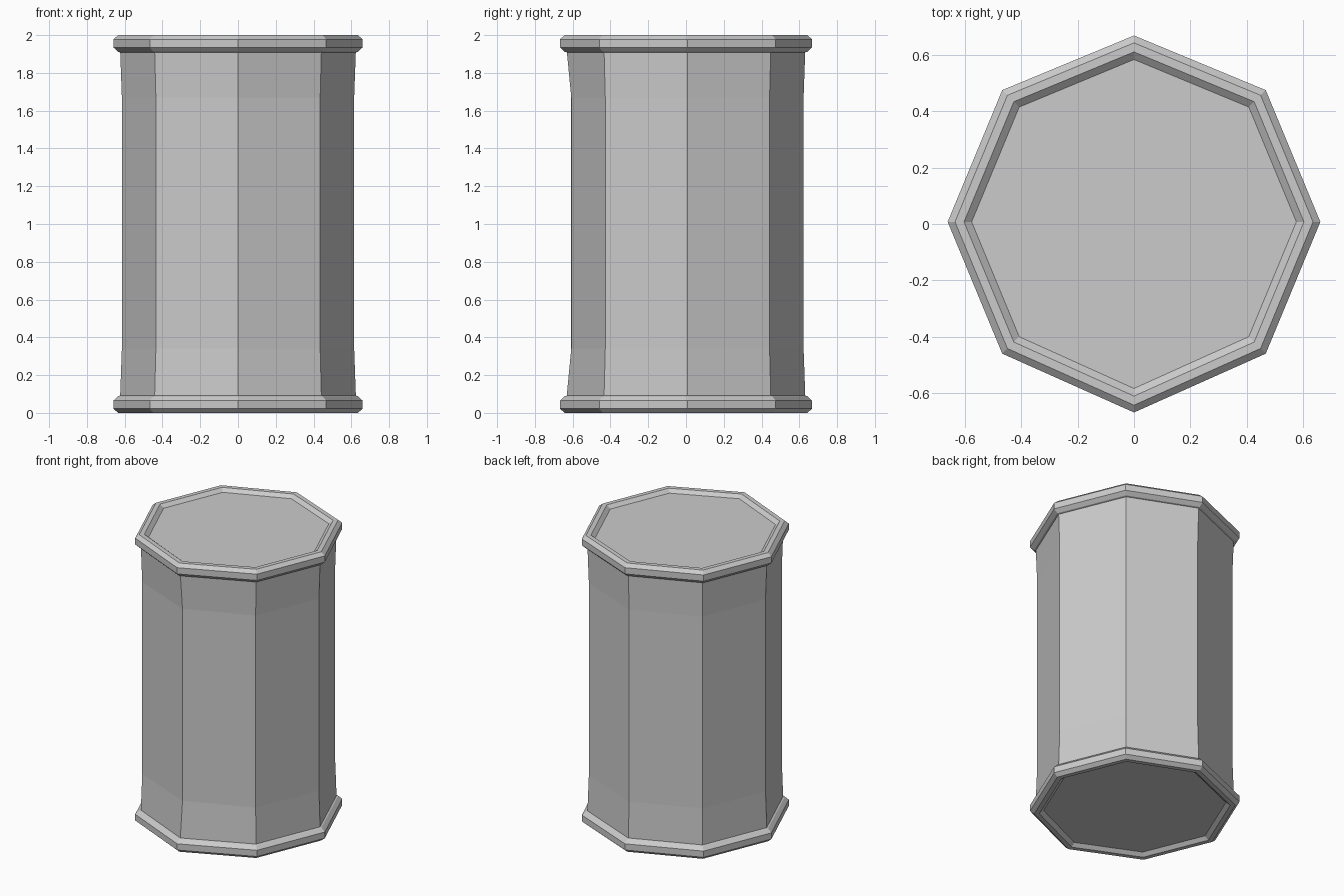
import bpy, bmesh
from math import cos, sin, pi

SIDES = 8
CENTRE_Y = 0.0075
FRONT_PULL = 0.015   # the front corner sits slightly further out at both ends

cube = bpy.data.objects.get("Cube")
if cube:
    bpy.data.objects.remove(cube, do_unlink=True)

grey = bpy.data.materials.new("plain_grey")
grey.use_nodes = True
colour = (0.6, 0.6, 0.6, 1)
grey.diffuse_color = colour
bsdf = next(n for n in grey.node_tree.nodes if n.type == 'BSDF_PRINCIPLED')
bsdf.inputs["Base Color"].default_value = colour


def loft(name, profile):
    """Join octagonal rings given as (radius, height, front pull), capped at both ends."""
    bm = bmesh.new()
    rings = []
    for radius, z, pull in profile:
        ring = []
        for i in range(SIDES):
            a = 2 * pi * i / SIDES
            r = radius + (pull if i == 6 else 0)
            ring.append(bm.verts.new((r * cos(a), CENTRE_Y + r * sin(a), z)))
        rings.append(ring)
    for low, high in zip(rings, rings[1:]):
        for i in range(SIDES):
            j = (i + 1) % SIDES
            bm.faces.new((low[i], low[j], high[j], high[i]))
    bm.faces.new(rings[0][::-1])
    bm.faces.new(rings[-1])
    bmesh.ops.recalc_face_normals(bm, faces=bm.faces)
    mesh = bpy.data.meshes.new(name)
    bm.to_mesh(mesh)
    bm.free()
    mesh.materials.append(grey)
    obj = bpy.data.objects.new(name, mesh)
    bpy.context.collection.objects.link(obj)
    return obj


# Drum wall, flared a little towards both ends
loft("drum_wall", [
    (0.626, 0.05, FRONT_PULL),
    (0.624, 0.09, FRONT_PULL),
    (0.615, 0.34, 0),
    (0.615, 1.67, 0),
    (0.624, 1.92, FRONT_PULL),
    (0.626, 1.95, FRONT_PULL),
])

# Bevelled rim with a shallow sunken panel, used at the top and turned over at the bottom
rim = [
    (0.622, 0.092),
    (0.635, 0.088),
    (0.66, 0.065),
    (0.66, 0.022),
    (0.634, 0.0),
    (0.602, 0.0),
    (0.575, 0.022),
]
loft("bottom_rim", [(r, z, FRONT_PULL) for r, z in rim])
loft("top_rim", [(r, 2 - z, FRONT_PULL) for r, z in rim])
